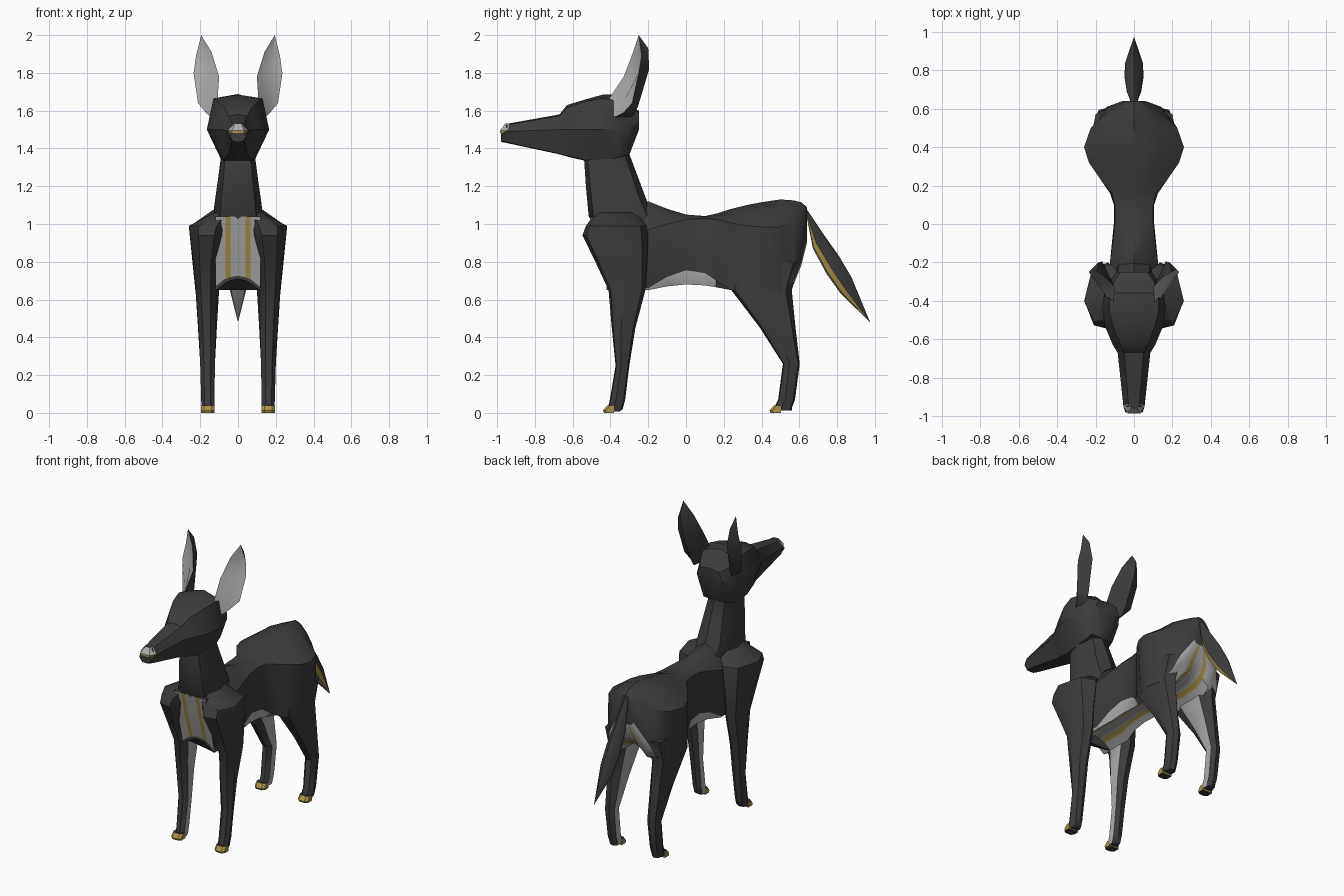
import bpy, bmesh, math


def material(name, rgb):
    m = bpy.data.materials.new(name)
    m.diffuse_color = (*rgb, 1)
    return m


DARK, LIGHT, GOLD = 0, 1, 2
MATS = [material("charcoal", (0.045, 0.045, 0.045)),
        material("light_grey", (0.42, 0.42, 0.42)),
        material("gold", (0.40, 0.29, 0.07))]


def loft(name, rings, colours=None, angle=35):
    """Skin closed rings of points; colours gives one index per segment round the ring."""
    bm = bmesh.new()
    n = len(rings[0])
    colours = colours or [DARK] * n
    vs = [[bm.verts.new(p) for p in r] for r in rings]
    for a, b in zip(vs, vs[1:]):
        for i in range(n):
            j = (i + 1) % n
            bm.faces.new((a[i], a[j], b[j], b[i])).material_index = colours[i]
    bm.faces.new(vs[0])
    bm.faces.new(vs[-1])
    bmesh.ops.remove_doubles(bm, verts=bm.verts, dist=0.0005)
    bmesh.ops.recalc_face_normals(bm, faces=bm.faces)
    me = bpy.data.meshes.new(name)
    bm.to_mesh(me)
    bm.free()
    for m in MATS:
        me.materials.append(m)
    ob = bpy.data.objects.new(name, me)
    bpy.context.collection.objects.link(ob)
    bpy.ops.object.select_all(action='DESELECT')
    ob.select_set(True)
    bpy.context.view_layer.objects.active = ob
    bpy.ops.object.shade_smooth_by_angle(angle=math.radians(angle))
    return ob


def full(half):
    """Mirror a half profile that starts and ends on x = 0."""
    return half + [(-x, y, z) for x, y, z in half[-2:0:-1]]


def mirrored(cols):
    return cols + cols[::-1]


# body: y, top z, ridge x z, lower side x z, belly corner x z, belly centre z
body = [(-0.42, 1.05, .12, 1.00, .12, .67, .115, .65, .71),
        (-0.20, 1.12, .125, .97, .125, .66, .115, .65, .71),
        (-0.10, 1.08, .112, 1.00, .115, .72, .09, .67, .71),
        (0.00, 1.05, .10, 1.025, .105, .755, .085, .68, .72),
        (0.10, 1.042, .10, 1.03, .105, .74, .085, .675, .715),
        (0.16, 1.055, .115, 1.025, .125, .70, .10, .665, .71),
        (0.24, 1.08, .18, 1.005, .18, .65, .115, .65, .71),
        (0.32, 1.10, .235, .99, .215, .64, .115, .64, .71),
        (0.40, 1.115, .26, .985, .225, .64, .115, .64, .71),
        (0.50, 1.13, .225, .985, .205, .64, .115, .64, .72),
        (0.57, 1.125, .15, 1.01, .18, .70, .11, .68, .75),
        (0.61, 1.115, .085, 1.05, .14, .80, .10, .78, .80),
        (0.64, 1.09, .03, 1.07, .06, .92, .04, .90, .90)]
rings = []
for y, zt, xr, zr, xl, zl, xb, zb, zc in body:
    rings.append(full([(0, y, zt), (xr * .5, y, zt * .7 + zr * .3), (xr, y, zr), (xl, y, zl),
                       (xb, y, zb), (xb * .6, y, zb + (zc - zb) * .6),
                       (xb * .35, y, zb + (zc - zb) * .85), (0, y, zc)]))
loft("body", rings, mirrored([DARK] * 3 + [LIGHT, LIGHT, GOLD, LIGHT]))

# chest panel with two gold stripes
cols = [-.118, -.065, -.04, 0, .04, .065, .118]
rings = []
for y, z, arch in [(-.51, 1.04, 0), (-.47, .88, 0), (-.415, .65, .06)]:
    rings.append([(x, y, z + arch * (1 - (x / .118) ** 2)) for x in cols]
                 + [(.118, -.36, z), (-.118, -.36, z)])
loft("chest", rings, [LIGHT, GOLD, LIGHT, LIGHT, GOLD, LIGHT, DARK, DARK, DARK])

# neck: front y z, back y z, half width
rings = []
for y0, z0, y1, z1, w in [(-.48, .98, -.16, 1.02, .12), (-.515, 1.04, -.21, 1.13, .128),
                          (-.53, 1.20, -.255, 1.25, .108), (-.54, 1.35, -.30, 1.37, .09),
                          (-.50, 1.48, -.27, 1.50, .085)]:
    rings.append(full([(x * w, y0 + (y1 - y0) * t, z0 + (z1 - z0) * t)
                       for x, t in [(0, 0), (.75, .08), (1, .45), (.65, .9), (0, 1)]]))
loft("neck", rings)

# head: y, top z, brow x z, cheek x z, jaw x z
head = [(-.98, 1.495, .02, 1.49, .045, 1.465, .025, 1.437),
        (-.95, 1.53, .028, 1.525, .055, 1.49, .035, 1.432),
        (-.67, 1.58, .05, 1.572, .085, 1.50, .05, 1.372),
        (-.63, 1.63, .07, 1.615, .11, 1.50, .06, 1.36),
        (-.53, 1.66, .11, 1.65, .152, 1.50, .08, 1.337),
        (-.44, 1.685, .13, 1.665, .165, 1.50, .09, 1.342),
        (-.36, 1.688, .125, 1.65, .155, 1.50, .09, 1.35),
        (-.30, 1.63, .105, 1.61, .13, 1.51, .08, 1.37),
        (-.25, 1.60, .07, 1.59, .09, 1.54, .05, 1.50)]
loft("head", [full([(0, y, zt), (xa, y, za), (xm, y, zm), (xb, y, zb), (0, y, zb - .003)])
              for y, zt, xa, za, xm, zm, xb, zb in head])


# nose: gold lip below a light wedge
def nose(name, levels, colour):
    loft(name, [[(-w, yb, z), (-w * .6, y, z), (w * .6, y, z), (w, yb, z)]
                for z, y, yb, w in levels], [colour] * 4)


nose("nose_lip", [(1.482, -.985, -.95, .053), (1.494, -.985, -.945, .056)], GOLD)
top = nose("nose_top", [(1.494, -.985, -.945, .056), (1.533, -.957, -.935, .025)], LIGHT)

# tail: top y z, bottom y z, half width
rings = []
for ya, za, yb, zb, w in [(.62, 1.09, .62, 1.05, .015), (.645, 1.07, .642, 1.02, .02),
                          (.725, .95, .672, .87, .038), (.81, .83, .745, .735, .05),
                          (.875, .72, .82, .63, .046), (.975, .48, .975, .48, 0)]:
    rings.append(full([(x * w, ya + (yb - ya) * t, za + (zb - za) * t)
                       for x, t in [(0, 0), (.6, .2), (1, .65), (.75, .92), (0, 1)]]))
loft("tail", rings, mirrored([DARK, DARK, GOLD, LIGHT]))

# legs: z, front y, back y, inner x, outer x
fore = [(1.06, -.47, -.27, .03, .13), (1.03, -.50, -.24, .04, .18), (.99, -.53, -.21, .05, .26),
        (.94, -.548, -.20, .07, .255), (.80, -.48, -.205, .10, .238), (.65, -.41, -.215, .112, .225),
        (.45, -.393, -.268, .118, .21), (.25, -.373, -.30, .122, .20), (.07, -.403, -.322, .125, .195),
        (.02, -.415, -.335, .125, .192), (.008, -.41, -.35, .128, .19)]
hind = [(.80, .27, .605, .07, .232), (.65, .24, .56, .10, .225), (.45, .392, .58, .112, .212),
        (.26, .513, .602, .122, .20), (.07, .488, .577, .125, .195), (.03, .468, .562, .125, .193),
        (.012, .465, .56, .128, .19)]
SHAPE = [(0, .25), (.3, 0), (.75, .06), (1, .4), (.8, .9), (.35, 1), (0, .8)]

# ears: inner edge, hollow, outer edge, back
ear = [[(.13, -.41, 1.56), (.15, -.37, 1.57), (.17, -.33, 1.59), (.14, -.28, 1.57)],
       [(.108, -.41, 1.66), (.16, -.335, 1.64), (.212, -.285, 1.64), (.145, -.255, 1.62)],
       [(.10, -.33, 1.78), (.165, -.265, 1.78), (.235, -.25, 1.80), (.165, -.195, 1.82)],
       [(.14, -.28, 1.91), (.185, -.24, 1.905), (.222, -.235, 1.89), (.185, -.20, 1.93)],
       [(.195, -.25, 2.0)] * 4]

for side, s in (("left", 1), ("right", -1)):
    for part, levels, toe in (("front_leg", fore, -.44), ("hind_leg", hind, .442)):
        loft(f"{part}_{side}",
             [[(s * (xi + (xo - xi) * u), y0 + (y1 - y0) * v, z) for u, v in SHAPE]
              for z, y0, y1, xi, xo in levels], [DARK] * 6 + [LIGHT])
        # hoof toe
        loft(f"{part}_hoof_{side}",
             [[(s * .124, y + .015, z), (s * .14, y, z), (s * .18, y, z), (s * .196, y + .015, z),
               (s * .196, toe + .06, z), (s * .124, toe + .06, z)]
              for z, y in ((0, toe + .005), (.012, toe), (.038, toe + .022))], [GOLD] * 6)
    loft(f"ear_{side}", [[(s * x, y, z) for x, y, z in r] for r in ear],
         [LIGHT, LIGHT, DARK, DARK])
